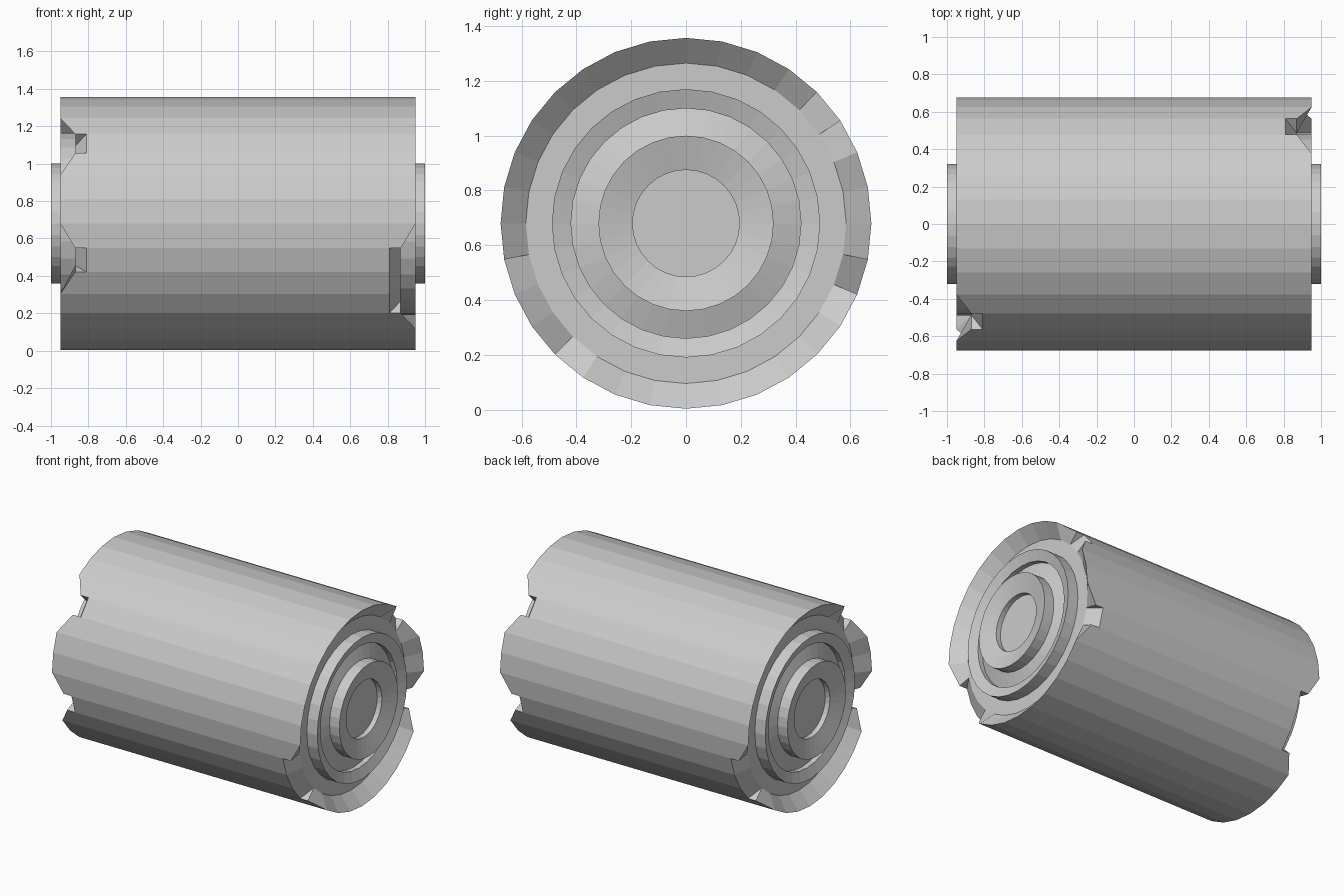
import bpy, bmesh
from math import sin, cos, radians

if "Cube" in bpy.data.objects:
    bpy.data.objects.remove(bpy.data.objects["Cube"])

N = 32                    # sides around the drum
STEP = 360 / N
CZ, R, RI = 0.68, 0.677, 0.585
LIP, RING, SLOT = 0.95, 0.87, 0.81

# Notches on the +x end: (first facet, facet count); angle 0 = back, 90 = up
NOTCHES = [(3, 1), (30, 1), (17, 3)]
slots = {(a + k) % N for a, n in NOTCHES for k in range(n)}
low = {(a + k) % N for a, n in NOTCHES for k in range(n + 1)}

# Stepped end face, (x, radius): ring, raised collar, groove, hub, dished hub centre
END = [(0.87, RI), (0.87, 0.49), (0.95, 0.49), (0.925, 0.42), (0.89, 0.42),
       (0.925, 0.32), (1.0, 0.32), (0.965, 0.195), (0.93, 0.195)]

bm = bmesh.new()


def quad(pts):
    bm.faces.new([bm.verts.new(p) for p in pts])


def build_end(s):
    # s = +1 right end, -1 left end (the drum repeats when turned 180 about z)
    def p(x, r, i):
        a = radians(i * STEP)
        return (s * x, s * r * cos(a), CZ + r * sin(a))

    for i in range(N):
        j = i + 1
        # stepped face and hub
        for (x0, r0), (x1, r1) in zip(END, END[1:]):
            quad([p(x0, r0, i), p(x0, r0, j), p(x1, r1, j), p(x1, r1, i)])
        quad([p(END[-1][0], END[-1][1], i), p(END[-1][0], END[-1][1], j), p(END[-1][0], 0, 0)])
        if i in slots:
            # open slot: sloping floor, and triangular walls at its limits
            quad([p(SLOT, R, i), p(SLOT, R, j), p(RING, RI, j), p(RING, RI, i)])
            for k, n in ((i, i - 1), (j, j)):
                if n % N not in slots:
                    quad([p(SLOT, R, k), p(RING, RI, k), p(RING, R, k)])
        else:
            # bevelled lip, dipping beside each slot
            xi = RING if i in low else LIP
            xj = RING if j % N in low else LIP
            quad([p(xi, R, i), p(xj, R, j), p(RING, RI, j), p(RING, RI, i)])


build_end(1)
build_end(-1)


# Outer shell, facet by facet between both ends
def reach(i, f):
    if f % N in slots:
        return SLOT
    return RING if i % N in low else LIP


for i in range(N):
    pts = []
    for k, s in ((i, 1), (i + 1, 1), (i + 1, -1), (i, -1)):
        a = radians(k * STEP)
        # mirrored facet index on the far end
        m = k if s > 0 else N // 2 - k
        f = i if s > 0 else N // 2 - i - 1
        pts.append((s * reach(m, f), R * cos(a), CZ + R * sin(a)))
    quad(pts)

bmesh.ops.remove_doubles(bm, verts=bm.verts, dist=1e-4)
bmesh.ops.recalc_face_normals(bm, faces=bm.faces)
me = bpy.data.meshes.new("drum")
bm.to_mesh(me)
drum = bpy.data.objects.new("notched_drum", me)
bpy.context.collection.objects.link(drum)
